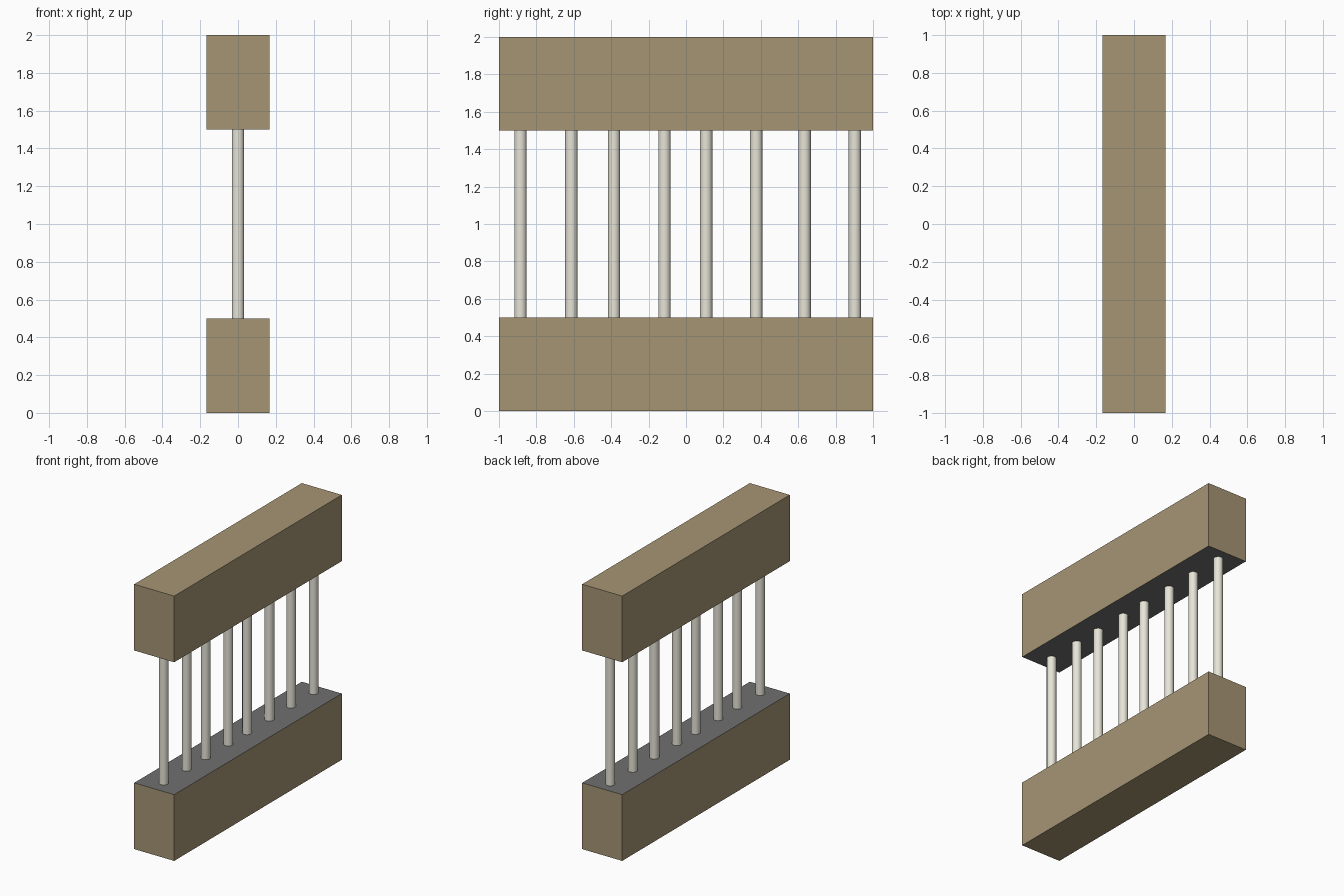
import bpy

if "Cube" in bpy.data.objects:
    bpy.data.objects.remove(bpy.data.objects["Cube"])

HALF_X, HALF_Y, BEAM_H, TOP = 0.167, 1.0, 0.5, 2.0
BAR_R = 0.033
BAR_Y = [-0.885, -0.613, -0.385, -0.115, 0.108, 0.376, 0.634, 0.903]


def material(name, color):
    m = bpy.data.materials.new(name)
    m.diffuse_color = (*color, 1)
    m.use_nodes = True
    m.node_tree.nodes["Principled BSDF"].inputs["Base Color"].default_value = m.diffuse_color
    return m


wood = material("wood", (0.38, 0.30, 0.175))
grey = material("inner_grey", (0.16, 0.16, 0.16))
pale = material("pale_metal", (0.80, 0.78, 0.68))


def beam(name, z, inner_sign):
    # Timber beam whose face towards the bars is grey
    bpy.ops.mesh.primitive_cube_add(size=1, location=(0, 0, z))
    ob = bpy.context.object
    ob.name = name
    ob.scale = (2 * HALF_X, 2 * HALF_Y, BEAM_H)
    bpy.ops.object.transform_apply(location=False, rotation=False, scale=True)
    ob.data.materials.append(wood)
    ob.data.materials.append(grey)
    for p in ob.data.polygons:
        if p.normal.z * inner_sign > 0.9:
            p.material_index = 1


beam("lower_beam", BEAM_H / 2, 1)
beam("upper_beam", TOP - BEAM_H / 2, -1)

# Upright bars, unevenly spaced between the beams
for i, y in enumerate(BAR_Y):
    bpy.ops.mesh.primitive_cylinder_add(
        vertices=24, radius=BAR_R, depth=TOP - 2 * BEAM_H,
        end_fill_type='NOTHING', location=(0, y, TOP / 2))
    bar = bpy.context.object
    bar.name = f"bar_{i + 1}"
    bar.data.materials.append(pale)
    bpy.ops.object.shade_smooth_by_angle()
